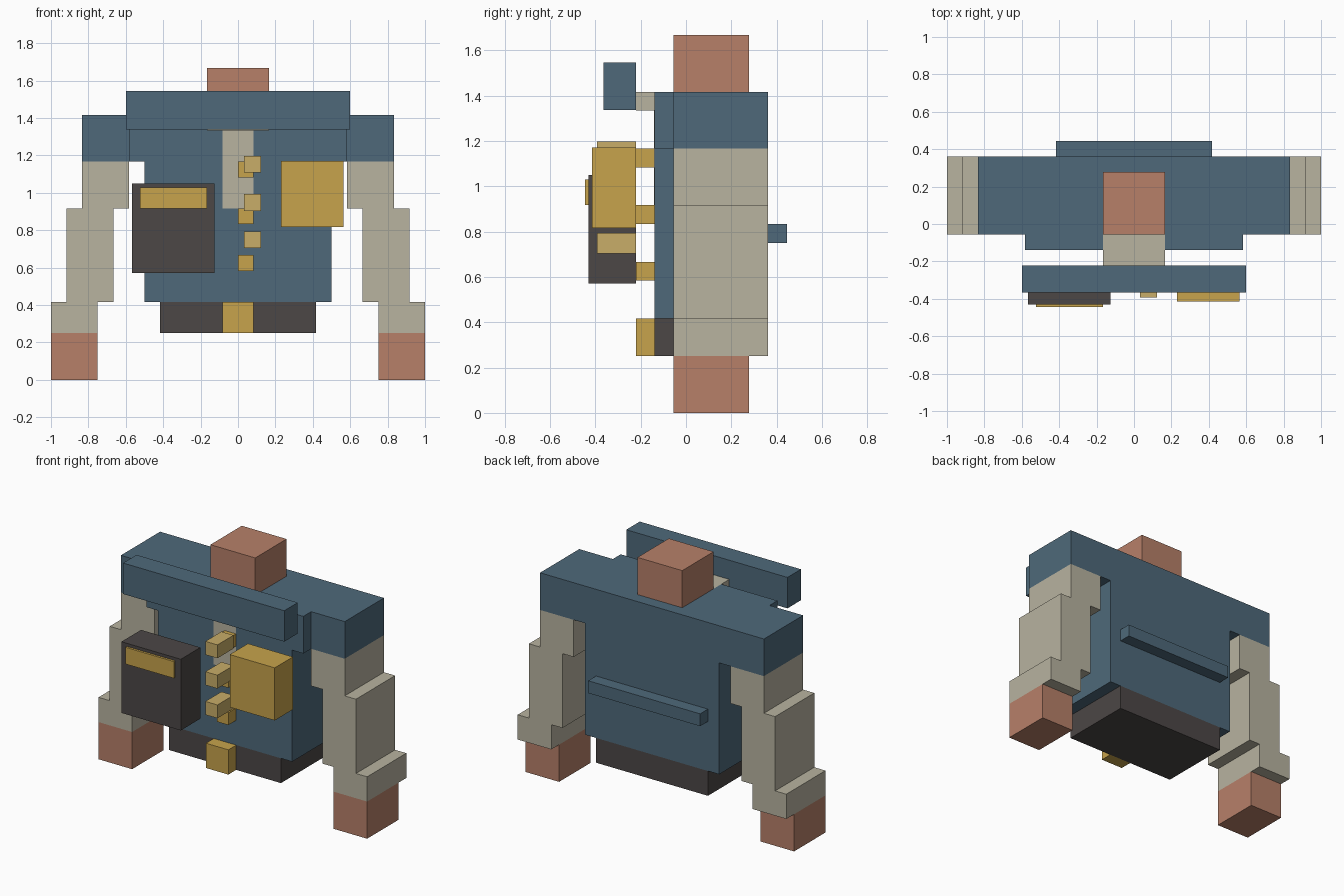
import bpy
from mathutils import Vector

default_cube = bpy.data.objects.get("Cube")
if default_cube:
    bpy.data.objects.remove(default_cube, do_unlink=True)

CELL = 1 / 12                          # size of one building block
ORIGIN = Vector((0, -0.055, 0))


def make_material(name, rgb):
    mat = bpy.data.materials.new(name)
    mat.use_nodes = True
    mat.diffuse_color = (*rgb, 1)
    mat.node_tree.nodes["Principled BSDF"].inputs["Base Color"].default_value = (*rgb, 1)
    return mat


blue = make_material("coat blue", (0.077, 0.141, 0.195))
cream = make_material("shirt cream", (0.479, 0.451, 0.352))
skin = make_material("skin", (0.474, 0.216, 0.141))
dark = make_material("dark leather", (0.072, 0.063, 0.061))
gold = make_material("gold", (0.571, 0.366, 0.072))
brass = make_material("pale brass", (0.578, 0.418, 0.138))


def box(name, mat, x, y, z):
    """Box spanning the given (low, high) ranges, measured in cells."""
    lo, hi = (Vector(c) * CELL + ORIGIN for c in zip(x, y, z))
    bpy.ops.mesh.primitive_cube_add(size=1, location=(lo + hi) / 2)
    obj = bpy.context.object
    obj.name = obj.data.name = name
    obj.scale = hi - lo
    bpy.ops.object.transform_apply(location=False, rotation=False, scale=True)
    obj.data.materials.append(mat)
    return obj


def pair(name, mat, x, y, z):
    """The same box on the left (+x) and right (-x)."""
    box("left_" + name, mat, x, y, z)
    box("right_" + name, mat, (-x[1], -x[0]), y, z)


# Coat, belt and head
box("coat_body", blue, (-6, 6), (-1, 5), (5, 14))
box("coat_shoulders", blue, (-10, 10), (0, 5), (14, 17))
box("coat_chest", blue, (-7, 7), (-1, 0), (14, 16))
pair("lapel", blue, (2, 7), (-1, 0), (16, 17))
box("coat_back_strap", blue, (-5, 5), (5, 6), (9, 10))
box("belt", dark, (-5, 5), (-1, 5), (3, 5))
box("head", skin, (-2, 2), (0, 4), (17, 20))

# Shirt showing at the neck and down the front
box("shirt_collar", cream, (-2, 2), (-2, 0), (16, 17))
box("shirt_front", cream, (-1, 1), (-1.04, -1), (11, 16))

# Arms step outward toward the hands
pair("upper_sleeve", cream, (7, 10), (0, 5), (11, 14))
pair("middle_sleeve", cream, (8, 11), (0, 5), (5, 11))
pair("cuff", cream, (9, 12), (0, 5), (3, 5))
pair("hand", skin, (9, 12), (0, 4), (0, 3))

# Buckle, and buttons with offset caps in front
box("belt_buckle", gold, (-1, 1), (-2, -1), (3, 5))
for i, (base, cap) in enumerate([(7, 8.45), (10, 10.85), (13, 13.3)], 1):
    box(f"button_{i}", gold, (0, 1), (-2, -1), (base, base + 1))
    box(f"button_cap_{i}", brass, (0.38, 1.46), (-4.05, -2), (cap, cap + 1.08))

# Floating front trim
box("front_collar_bar", blue, (-7.2, 7.2), (-3.72, -2), (16.05, 18.55))
box("pouch", dark, (-6.8, -1.5), (-4.5, -2), (6.85, 12.6))
box("pouch_trim", gold, (-6.3, -2), (-4.68, -4.5), (11, 12.35))
box("chest_plate", gold, (2.75, 6.77), (-4.32, -2), (9.8, 14.05))
